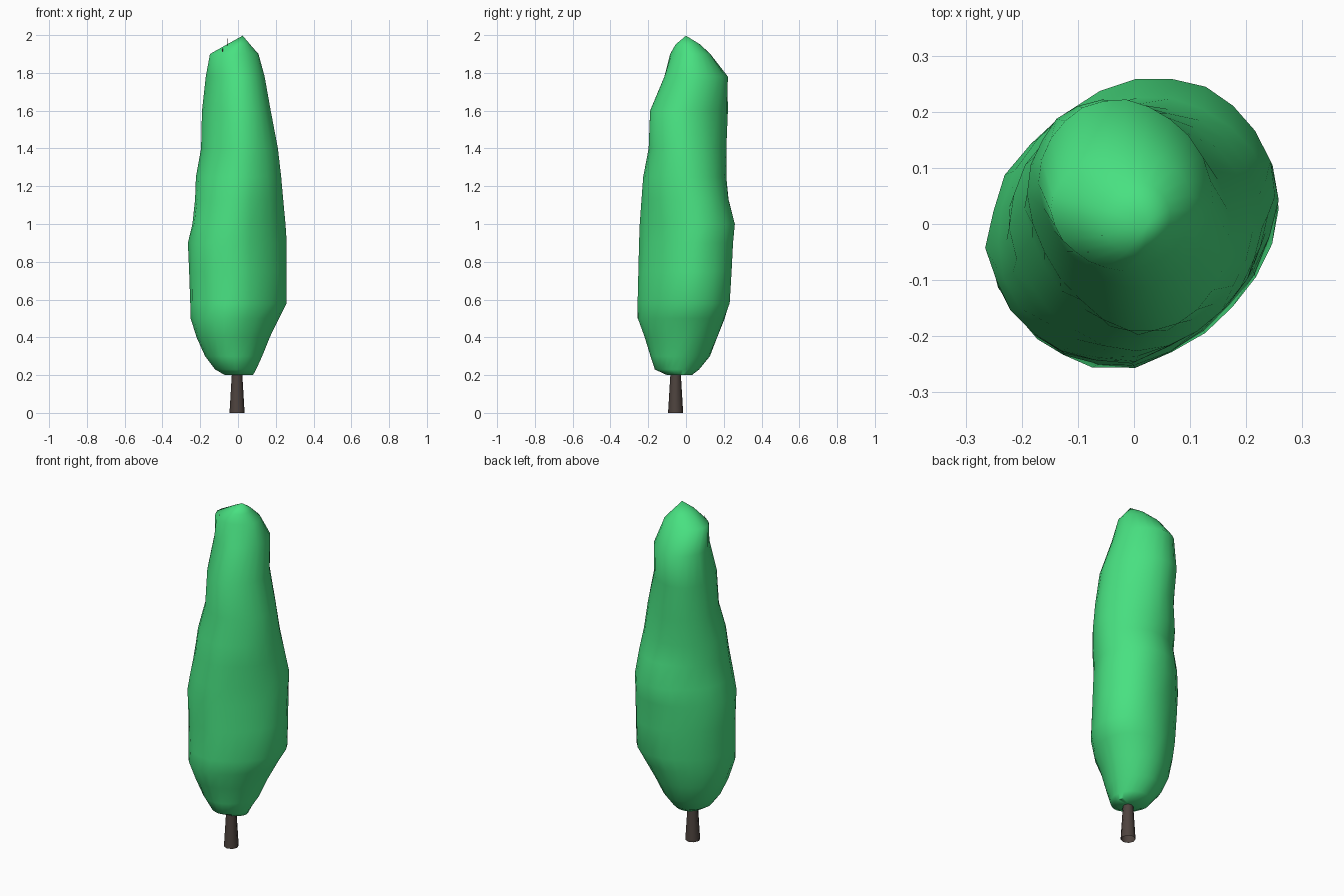
import bpy, bmesh, math, random
from mathutils import Vector

if "Cube" in bpy.data.objects:
    bpy.data.objects.remove(bpy.data.objects["Cube"])

random.seed(4)


def material(name, rgb):
    m = bpy.data.materials.new(name)
    m.diffuse_color = (*rgb, 1)
    m.use_nodes = True
    m.node_tree.nodes["Principled BSDF"].inputs["Base Color"].default_value = m.diffuse_color
    return m


GREEN = material("leaf green", (0.065, 0.75, 0.22))
BROWN = material("bark brown", (0.075, 0.056, 0.048))


def loft(name, rings, mat, start=None, end=None, angle=60):
    """Skin a stack of vertex rings, optionally closed with pole points."""
    bm = bmesh.new()
    loops = [[bm.verts.new(p) for p in ring] for ring in rings]
    n = len(loops[0])
    for a, b in zip(loops, loops[1:]):
        for i in range(n):
            j = (i + 1) % n
            bm.faces.new((a[i], a[j], b[j], b[i]))
    for pole, ring in ((start, loops[0]), (end, loops[-1])):
        if pole:
            v = bm.verts.new(pole)
            for i in range(n):
                bm.faces.new((ring[i], ring[(i + 1) % n], v))
    bmesh.ops.recalc_face_normals(bm, faces=bm.faces)
    mesh = bpy.data.meshes.new(name)
    bm.to_mesh(mesh)
    bm.free()
    mesh.materials.append(mat)
    ob = bpy.data.objects.new(name, mesh)
    bpy.context.collection.objects.link(ob)
    bpy.ops.object.select_all(action='DESELECT')
    bpy.context.view_layer.objects.active = ob
    ob.select_set(True)
    bpy.ops.object.shade_smooth_by_angle(angle=math.radians(angle))
    return ob


def circle(x, y, z, r, n):
    return [(x + r * math.cos(math.tau * i / n),
             y + r * math.sin(math.tau * i / n), z) for i in range(n)]


# Crown outline: height, left, right, front, back, diagonal skew
OUTLINE = [
    (0.20, -0.07, 0.08, -0.10, 0.03, 0.0),
    (0.23, -0.12, 0.095, -0.165, 0.07, 0.0),
    (0.30, -0.175, 0.13, -0.19, 0.125, 0.05),
    (0.40, -0.22, 0.17, -0.22, 0.165, 0.1),
    (0.50, -0.25, 0.22, -0.26, 0.205, 0.15),
    (0.58, -0.255, 0.26, -0.257, 0.23, 0.17),
    (0.75, -0.258, 0.257, -0.253, 0.24, 0.17),
    (0.90, -0.263, 0.255, -0.25, 0.25, 0.17),
    (1.00, -0.245, 0.252, -0.247, 0.26, 0.17),
    (1.13, -0.228, 0.242, -0.237, 0.225, 0.1),
    (1.25, -0.222, 0.230, -0.228, 0.215, 0.0),
    (1.40, -0.195, 0.21, -0.20, 0.213, -0.1),
    (1.60, -0.19, 0.172, -0.195, 0.22, -0.2),
    (1.78, -0.17, 0.142, -0.118, 0.222, -0.12),
    (1.90, -0.148, 0.11, -0.085, 0.13, 0.0),
    (1.95, -0.06, 0.065, -0.055, 0.075, 0.0),
]
SIDES = 24

rings = []
for z, xl, xr, yf, yb, skew in OUTLINE:
    c = Vector(((xl + xr) / 2, (yf + yb) / 2, z))
    ring = []
    for i in range(SIDES):
        t = math.tau * i / SIDES
        d = Vector(((xr - xl) / 2 * math.cos(t),
                    (yb - yf) / 2 * math.sin(t + skew), 0))
        # the two front corners are slightly flattened
        flat = 1 - 0.05 * abs(math.sin(2 * t)) * (d.y < 0)
        ring.append(c + d * flat * random.uniform(0.985, 1.012))
    rings.append(ring)
loft("foliage_crown", rings, GREEN, (0.0, -0.04, 0.2), (0.025, 0.0, 1.997))

# Tapered trunk, open underneath
loft("trunk", [circle(-0.005, -0.055, z, r, 8)
               for z, r in ((0, 0.04), (0.2, 0.028), (0.32, 0.022))],
     BROWN, end=(-0.005, -0.055, 0.33))

# Two hair-thin twigs poking out of the top
for i, (x, y) in enumerate(((-0.082, -0.05), (-0.057, -0.02))):
    loft(f"twig_{i + 1}", [circle(x, y, 1.85, 0.003, 4)], BROWN, end=(x, y, 1.985))
